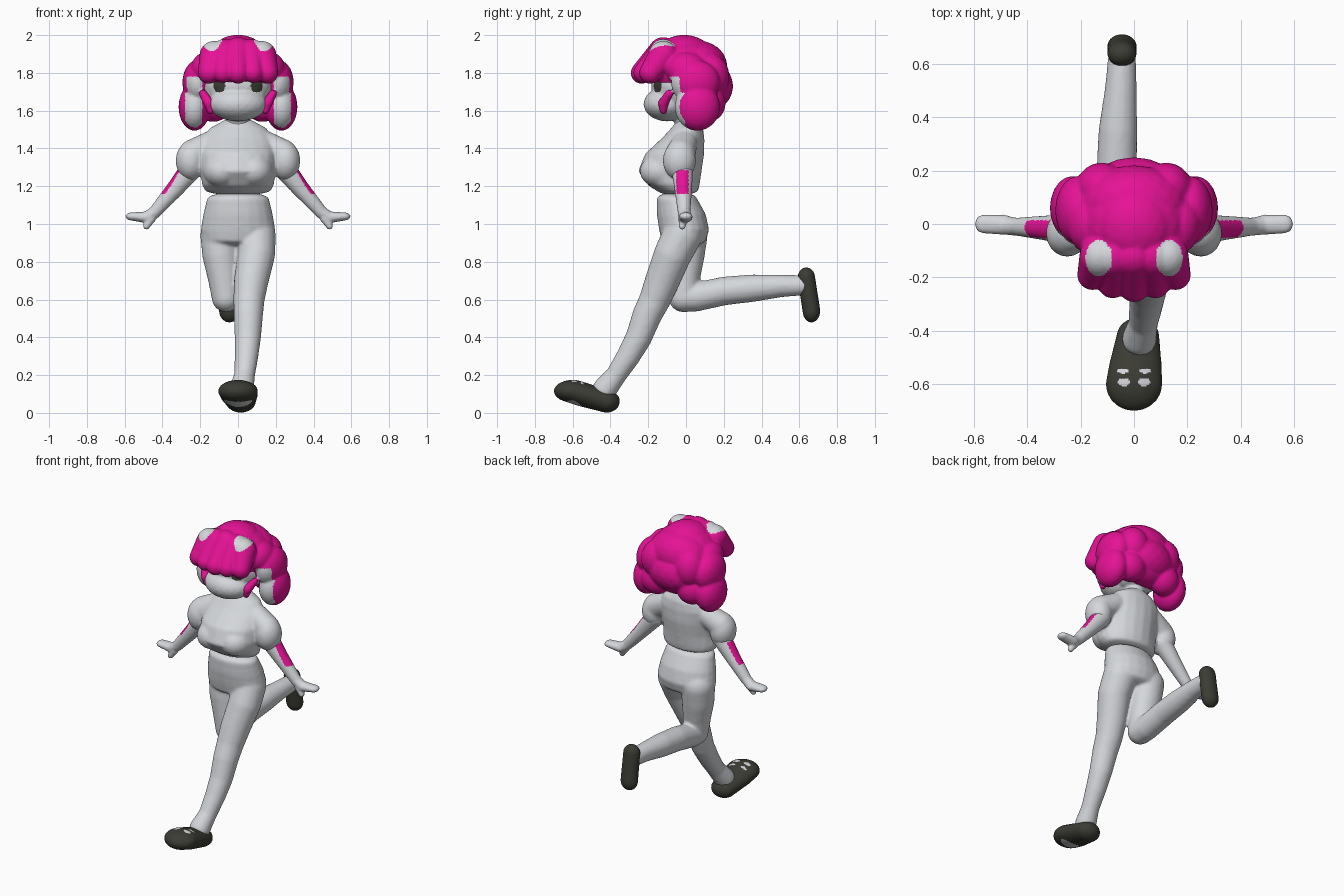
import bpy, bmesh, math
from mathutils import Vector, Matrix


def material(name, rgb):
    m = bpy.data.materials.new(name)
    m.diffuse_color = (*rgb, 1)
    return m


GREY = material("light grey", (0.66, 0.68, 0.71))
PINK = material("hot pink", (0.78, 0.006, 0.30))
DARK = material("charcoal", (0.045, 0.045, 0.035))


def chain(*keys, step=0.012):
    """Ellipsoids swept between keys (x, y, z, rx[, ry, rz])."""
    keys = [k if len(k) == 6 else (*k, k[3], k[3]) for k in keys]
    out = [keys[0]]
    for a, b in zip(keys, keys[1:]):
        n = max(1, math.ceil((Vector(b[:3]) - Vector(a[:3])).length / step))
        out += [tuple(p + (q - p) * i / n for p, q in zip(a, b)) for i in range(1, n + 1)]
    return out


def mirror(balls):
    return balls + [(-b[0], *b[1:]) for b in balls]


def blob(name, balls, mats, rule=None, voxel=0.009, smooth=6):
    """Fuse ellipsoids into one smooth skin and colour its faces by a rule."""
    bm = bmesh.new()
    for x, y, z, rx, ry, rz in balls:
        bmesh.ops.create_icosphere(bm, subdivisions=3, radius=1,
                                   matrix=Matrix.Translation((x, y, z)) @ Matrix.Diagonal((rx, ry, rz, 1)))
    me = bpy.data.meshes.new(name)
    bm.to_mesh(me)
    bm.free()
    ob = bpy.data.objects.new(name, me)
    bpy.context.collection.objects.link(ob)
    bpy.ops.object.select_all(action='DESELECT')
    ob.select_set(True)
    bpy.context.view_layer.objects.active = ob
    r = ob.modifiers.new("fuse", 'REMESH')
    r.mode = 'VOXEL'
    r.voxel_size = voxel
    s = ob.modifiers.new("soften", 'SMOOTH')
    s.factor = 0.5
    s.iterations = smooth
    for m in ("fuse", "soften"):
        bpy.ops.object.modifier_apply(modifier=m)
    me = ob.data
    me.materials.clear()
    for m in mats:
        me.materials.append(m)
    for p in me.polygons:
        p.use_smooth = True
        p.material_index = int(bool(rule(p.center, p.normal))) if rule else 0
    return ob


def oval(u, v, cu, cv, ru, rv):
    return ((u - cu) / ru) ** 2 + ((v - cv) / rv) ** 2 < 1


# Head with jaw and neck; eyes are coloured faces
blob("head",
     chain((0, 0, 1.73, .19, .185, .17))
     + chain((0, -.10, 1.635, .155, .125, .092))
     + chain((0, 0.01, 1.50, .065), (0, -.01, 1.62, .065)),
     [GREY, DARK],
     lambda c, n: c.y < -.08 and oval(abs(c.x), c.z, .10, 1.735, .032, .04), voxel=.007)

# Hair: crown, back mass, side locks, fringe and cheek strands
hair = (chain((0, 0, 1.82, .21, .20, .165))
        + chain((0, -.01, 1.89, .15, .15, .112))
        + chain((0, .07, 1.83, .20, .15, .14))
        + chain((0, .10, 1.73, .19, .15, .14))
        + chain((0, .09, 1.66, .18, .11, .09))
        + chain((0, -.12, 1.91, .08), (0, -.235, 1.80, .058)))
hair += mirror(chain((.07, -.12, 1.90, .08), (.08, -.225, 1.80, .054))
               + chain((.125, -.12, 1.89, .08), (.155, -.19, 1.80, .058))
               + chain((.17, .0, 1.82, .08, .11, .09))
               + chain((.12, .13, 1.78, .10, .10, .12))
               + chain((.21, .05, 1.75, .085, .13, .12))
               + chain((.23, .06, 1.62, .085, .12, .127))
               + chain((.13, .12, 1.64, .10, .09, .10))
               + chain((.185, -.09, 1.69, .022), (.155, -.12, 1.64, .028), (.145, -.12, 1.60, .02)))


def hair_grey(c, n):
    top = c.z > 1.88 and n.z > .3 and oval(abs(c.x), c.y, .132, -.128, .05, .068)
    inner = n.y < -.5 and c.z < 1.78 and .19 < abs(c.x) < .28 and c.y > -.09
    return top or inner


blob("hair", hair, [PINK, GREY], hair_grey, voxel=.008, smooth=4)

# Shirt with full chest and puffed sleeves
shirt = chain((0, -.045, 1.182, .178, .112, .03), (0, -.065, 1.21, .192, .138, .03),
              (0, -.085, 1.28, .198, .168, .03), (0, -.06, 1.37, .20, .157, .03),
              (0, -.015, 1.45, .19, .113, .03), (0, .005, 1.50, .155, .087, .03),
              (0, .01, 1.53, .095, .066, .03), step=.006)
shirt += mirror(chain((.085, -.13, 1.28, .10, .115, .09))
                + chain((.15, -.01, 1.42, .07), (.235, -.03, 1.37, .08))
                + chain((.25, -.035, 1.335, .08, .088, .105)))
blob("shirt", shirt, [GREY])

# Arms with mitten hands and thumbs; pink patch on the outer forearm
arms = mirror(chain((.24, -.02, 1.30, .06), (.33, -.015, 1.19, .047), (.44, -.01, 1.063, .034),
                    (.48, -.005, 1.038, .03, .036, .03))
              + chain((.49, -.003, 1.036, .045, .038, .03), (.56, 0, 1.04, .036, .036, .022))
              + chain((.46, -.015, 1.03, .026), (.485, -.02, .988, .018)))
blob("arms", arms, [GREY, PINK],
     lambda c, n: 1.16 < c.z < 1.285 and -.052 < c.y < .014
     and n.x * math.copysign(.78, c.x) + n.z * .63 > .55, voxel=.007, smooth=4)

# Trousers: hips, striding front leg and bent back leg
hips = chain((0, -.048, 1.13, .166, .108, .04), (0, -.025, 1.05, .185, .13, .04),
             (0, -.01, .97, .198, .133, .04), (0, -.012, .92, .19, .12, .04), step=.008)
front_leg = chain((.095, -.02, .94, .105), (.097, -.07, .84, .10), (.07, -.125, .70, .092),
                  (.058, -.165, .60, .083), (.055, -.205, .52, .078), (.052, -.25, .40, .07),
                  (.045, -.305, .30, .063), (.035, -.37, .20, .055), (.02, -.43, .125, .065))
back_leg = chain((-.095, .01, .94, .105), (-.09, 0, .84, .10), (-.075, -.01, .72, .086),
                 (-.062, -.015, .61, .077), (-.062, .05, .613, .077), (-.065, .20, .645, .076),
                 (-.06, .35, .66, .073), (-.05, .50, .672, .06), (-.045, .62, .675, .053))
blob("trousers_and_legs", hips + front_leg + back_leg, [GREY])


# Shoes, the front one with pale spots on the toe and sole
def shoe_grey(c, n):
    if n.z > .3:
        return (oval(abs(c.x), c.y, .038, -.592, .023, .015)
                or oval(abs(c.x), c.y, .042, -.55, .021, .009))
    return n.z < -.5 and oval(c.x, c.y, 0, -.59, .075, .045)


blob("front_shoe",
     chain((.015, -.42, .061, .08, .07, .06), (.005, -.54, .095, .10, .09, .062),
           (0, -.60, .115, .106, .10, .06)),
     [DARK, GREY], shoe_grey, voxel=.006, smooth=4)
blob("back_shoe",
     chain((-.045, .637, .715, .055, .047, .056), (-.045, .664, .54, .056, .047, .062)),
     [DARK], voxel=.007, smooth=4)
